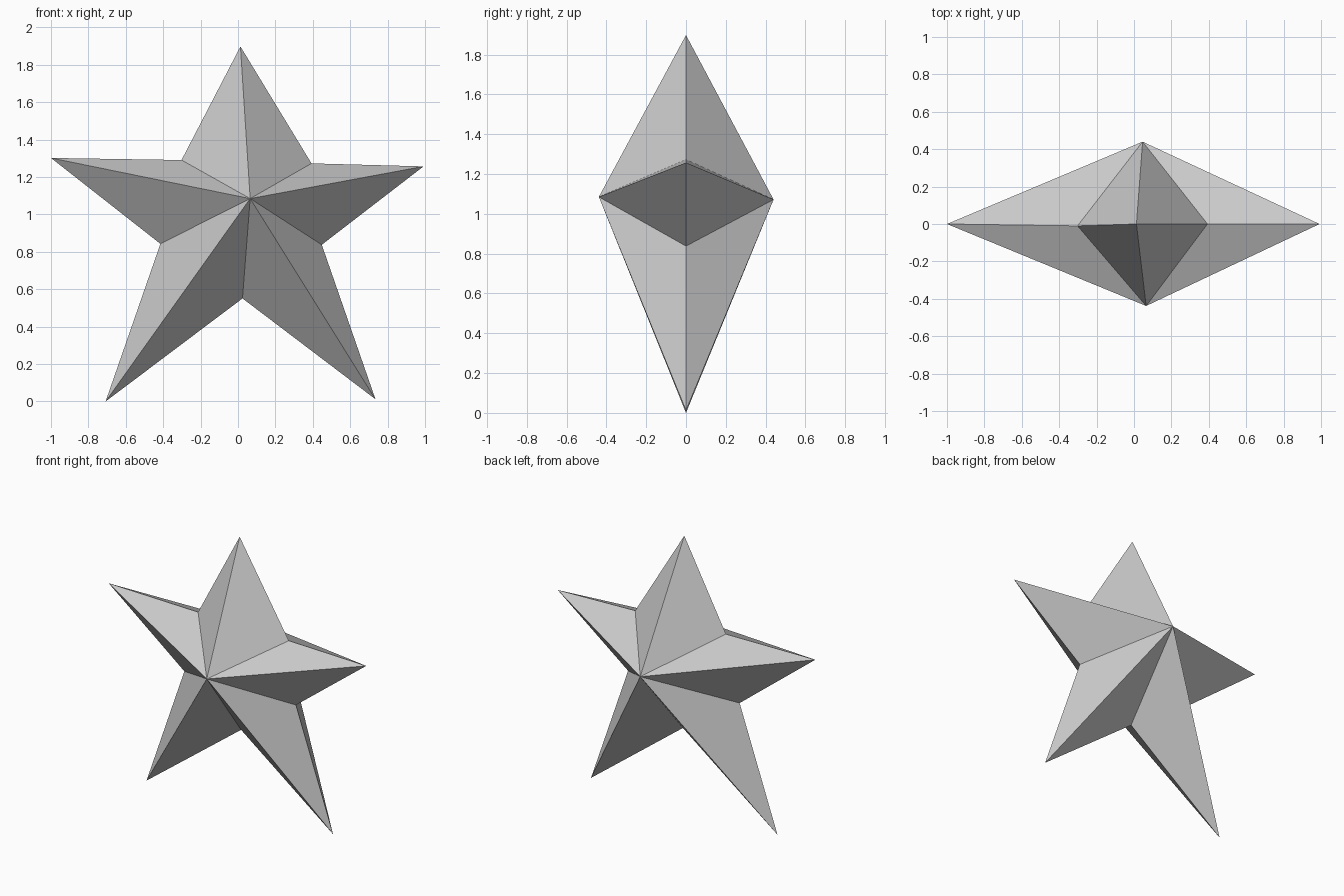
import bpy, bmesh

if "Cube" in bpy.data.objects:
    bpy.data.objects.remove(bpy.data.objects["Cube"])

# Star outline (x, y, z): tips alternate with inner notches, clockwise from the top
outline = [(0.013, 0, 1.898), (0.393, 0, 1.273), (0.992, 0, 1.257), (0.448, 0, 0.838),
           (0.735, 0, 0.012), (0.024, 0, 0.551), (-0.708, 0, 0.0), (-0.415, 0, 0.843),
           (-1.0, 0, 1.302), (-0.302, -0.01, 1.291)]
front_apex = (0.065, -0.438, 1.085)
back_apex = (0.046, 0.44, 1.072)

# Faceted star: a fan of triangles from each apex to the shared outline
bm = bmesh.new()
rim = [bm.verts.new(p) for p in outline]
for apex in (front_apex, back_apex):
    tip = bm.verts.new(apex)
    for i, v in enumerate(rim):
        bm.faces.new((tip, v, rim[(i + 1) % len(rim)]))
bmesh.ops.recalc_face_normals(bm, faces=bm.faces)

mesh = bpy.data.meshes.new("star")
bm.to_mesh(mesh)
bm.free()
bpy.context.collection.objects.link(bpy.data.objects.new("star", mesh))
